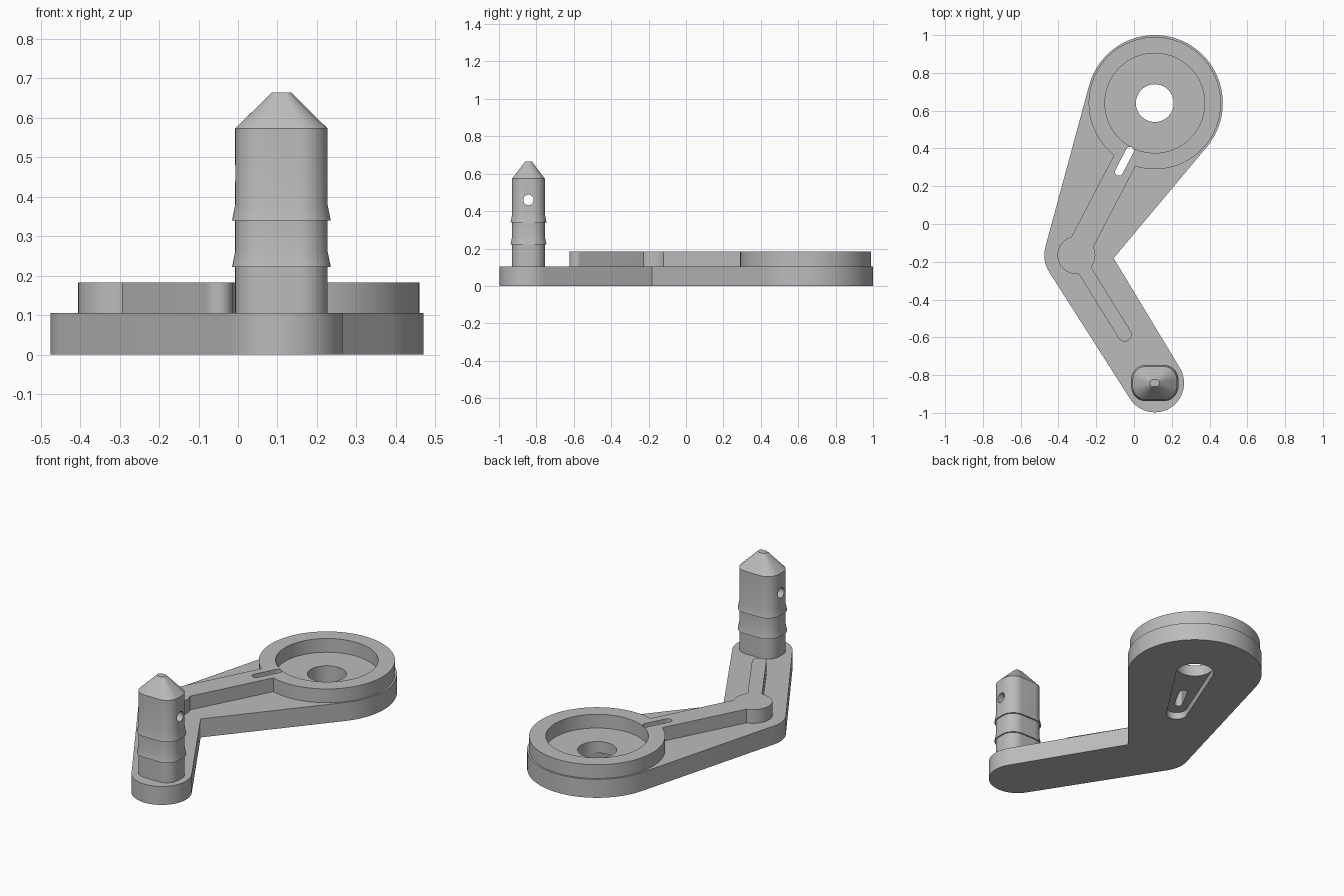
import bpy, bmesh, math
from mathutils import Vector, Matrix
from mathutils.geometry import intersect_line_line_2d

if "Cube" in bpy.data.objects:
    bpy.data.objects.remove(bpy.data.objects["Cube"], do_unlink=True)

grey = bpy.data.materials.new("plain_grey")
grey.use_nodes = True
grey.diffuse_color = (0.5, 0.5, 0.5, 1)
grey.node_tree.nodes["Principled BSDF"].inputs["Base Color"].default_value = (0.5, 0.5, 0.5, 1)

# Key centres: pivot disc, elbow, pin, end of the thin rib
PIVOT, ELBOW = Vector((0.11, 0.64)), Vector((-0.31, -0.165))
PIN, RIB_END = Vector((0.11, -0.842)), Vector((-0.05, -0.585))
PLATE_TOP, RIB_TOP = 0.105, 0.183


def polar(c, r, a):
    return c + Vector((r * math.cos(a), r * math.sin(a)))


def arc(c, r, a, b, full=96):
    n = max(2, math.ceil(full * (b - a) / math.tau))
    return [polar(c, r, a + (b - a) * i / n) for i in range(n + 1)]


def circle(c, r):
    return arc(c, r, 0, math.tau)[:-1]


def tangent(p, rp, q, rq):
    """Heading from p to q, and the angle from it to the tangent contacts."""
    d = q - p
    return math.atan2(d.y, d.x), math.acos((rp - rq) / d.length)


def capsule(p, rp, q, rq):
    h, a = tangent(p, rp, q, rq)
    return arc(p, rp, h + a, h - a + math.tau) + arc(q, rq, h - a, h + a)


def loft(name, rings):
    """Skin a stack of equal-length 3D rings and cap both ends."""
    bm = bmesh.new()
    rows = [[bm.verts.new(p) for p in ring] for ring in rings]
    n = len(rows[0])
    for lo, hi in zip(rows, rows[1:]):
        for i in range(n):
            j = (i + 1) % n
            bm.faces.new((lo[i], lo[j], hi[j], hi[i]))
    bm.faces.new(rows[0][::-1])
    bm.faces.new(rows[-1])
    bmesh.ops.recalc_face_normals(bm, faces=bm.faces)
    mesh = bpy.data.meshes.new(name)
    bm.to_mesh(mesh)
    bm.free()
    mesh.materials.append(grey)
    obj = bpy.data.objects.new(name, mesh)
    bpy.context.collection.objects.link(obj)
    return obj


def prism(name, outline, z0, z1):
    return loft(name, [[(p.x, p.y, z) for p in outline] for z in (z0, z1)])


def combine(obj, tool, operation):
    """Apply a boolean and discard the helper."""
    tool.hide_render = True
    mod = obj.modifiers.new("combine", 'BOOLEAN')
    mod.operation, mod.solver, mod.object = operation, 'EXACT', tool
    bpy.context.view_layer.update()
    dg = bpy.context.evaluated_depsgraph_get()
    mesh = bpy.data.meshes.new_from_object(obj.evaluated_get(dg))
    obj.modifiers.clear()
    obj.data = mesh
    bpy.data.objects.remove(tool, do_unlink=True)


# Bent base plate
R1, R2, R3 = 0.36, 0.165, 0.155
h1, a1 = tangent(PIVOT, R1, ELBOW, R2)
h2, a2 = tangent(ELBOW, R2, PIN, R3)
corner = intersect_line_line_2d(
    polar(PIVOT, R1, h1 + a1), polar(ELBOW, R2, h1 + a1),
    polar(ELBOW, R2, h2 + a2), polar(PIN, R3, h2 + a2))
outline = (arc(PIVOT, R1, h1 + a1, h1 - a1 + math.tau)
           + arc(ELBOW, R2, h1 - a1, h2 - a2)
           + arc(PIN, R3, h2 - a2, h2 + a2) + [corner])
plate = prism("base_plate", outline, 0, PLATE_TOP)

# Raised pivot ring, ribs and elbow boss
raised = prism("raised_rib", circle(PIVOT, 0.35), PLATE_TOP, RIB_TOP)
for shape in (capsule(PIVOT, 0.064, ELBOW, 0.064),
              circle(ELBOW + Vector((0.005, 0)), 0.1),
              capsule(ELBOW, 0.037, RIB_END, 0.037)):
    combine(raised, prism("rib_piece", shape, PLATE_TOP, RIB_TOP), 'UNION')
combine(raised, prism("pocket", circle(PIVOT, 0.264), 0, 0.5), 'DIFFERENCE')

# Pivot hole, tapered recess underneath and narrow slot through both layers
along = (ELBOW - PIVOT).normalized()
slot = capsule(PIVOT + along * 0.285, 0.021, PIVOT + along * 0.41, 0.021)
recess = capsule(PIVOT, 0.1, PIVOT + along * 0.45, 0.055)
combine(plate, prism("pivot_hole", circle(PIVOT, 0.1), -0.1, 0.5), 'DIFFERENCE')
combine(plate, prism("recess", recess, -0.1, 0.04), 'DIFFERENCE')
for part in (plate, raised):
    combine(part, prism("slot", slot, -0.1, 0.5), 'DIFFERENCE')


# Barbed pin with rounded-rectangle section and tapered tip
def pin_ring(z, grow=0.0, scale=1.0):
    hx, hy, r = 0.117, 0.088, 0.07
    ring = []
    for k, (sx, sy) in enumerate(((1, 1), (-1, 1), (-1, -1), (1, -1))):
        c = Vector((sx * (hx - r), sy * (hy - r)))
        ring += arc(c, r + grow, k * math.pi / 2, (k + 1) * math.pi / 2, 64)
    return [(PIN.x + p.x * scale, PIN.y + p.y * scale, z) for p in ring]


levels = [(PLATE_TOP - 0.01, 0)]
for z in (0.222, 0.34):
    levels += [(z, 0), (z, 0.008), (z + 0.04, 0)]
levels.append((0.573, 0))
pin = loft("barbed_pin", [pin_ring(z, g) for z, g in levels] + [pin_ring(0.664, 0, 0.21)])

# Cross hole through the pin
cross = prism("cross_hole", circle(Vector((0, 0)), 0.028), -0.3, 0.3)
cross.data.transform(Matrix.Translation((PIN.x, PIN.y, 0.46)) @ Matrix.Rotation(math.pi / 2, 4, 'Y'))
combine(pin, cross, 'DIFFERENCE')

# Smooth curved walls, keep edges crisp
bpy.ops.object.select_all(action='DESELECT')
for part in (plate, raised, pin):
    part.select_set(True)
bpy.context.view_layer.objects.active = plate
bpy.ops.object.shade_smooth_by_angle(angle=math.radians(25))
